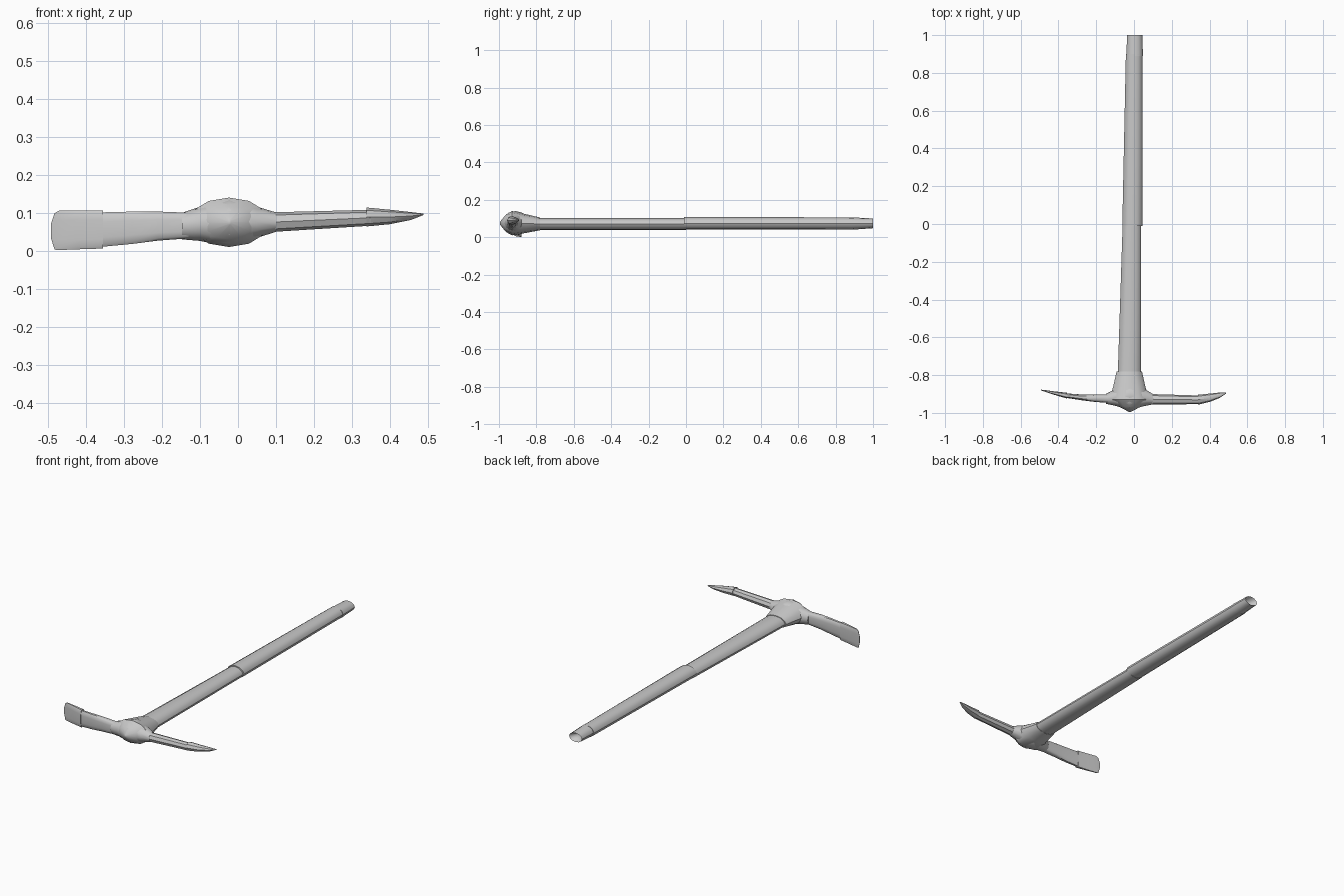
import bpy, bmesh, math

steel = bpy.data.materials.new("grey")
steel.diffuse_color = (0.58, 0.58, 0.58, 1)


def loft(name, axis, rings, sides=12, notch=0.0, power=1.0):
    """Skin oval rings along x or y. Ring: (position, side min, side max, z min, z max)."""
    bm = bmesh.new()
    loops = []
    for p, a, b, z0, z1 in rings:
        loop = []
        for i in range(sides):
            t = 2 * math.pi * (i + 0.5 * (power < 1)) / sides
            c, s = math.cos(t), math.sin(t)
            c = math.copysign(abs(c) ** power, c)
            s = math.copysign(abs(s) ** power, s)
            u = (a + b) / 2 + c * (b - a) / 2
            z = (z0 + z1) / 2 + s * (z1 - z0) / 2
            loop.append(bm.verts.new((p, u, z) if axis == "x" else (u, p, z)))
        loops.append(loop)
    for l0, l1 in zip(loops, loops[1:]):
        for i in range(sides):
            j = (i + 1) % sides
            bm.faces.new((l0[i], l0[j], l1[j], l1[i]))
    bm.faces.new(loops[0])
    if notch:  # hollow end
        p, a, b, z0, z1 = rings[-1]
        u, z = (a + b) / 2, (z0 + z1) / 2
        tip = bm.verts.new((p - notch, u, z) if axis == "x" else (u, p - notch, z))
        for i in range(sides):
            bm.faces.new((loops[-1][i], loops[-1][(i + 1) % sides], tip))
    else:
        bm.faces.new(loops[-1])
    bmesh.ops.recalc_face_normals(bm, faces=bm.faces)
    me = bpy.data.meshes.new(name)
    bm.to_mesh(me)
    bm.free()
    me.materials.append(steel)
    ob = bpy.data.objects.new(name, me)
    bpy.context.collection.objects.link(ob)
    bpy.context.view_layer.objects.active = ob
    ob.select_set(True)
    bpy.ops.object.shade_smooth_by_angle(angle=math.radians(40))
    ob.select_set(False)
    return ob


# Handle in two halves with a small step, and a hollow butt
loft("handle_upper", "y", [(-0.80, -0.086, 0.038, 0.038, 0.102),
                           (0.0, -0.060, 0.038, 0.038, 0.102)])
loft("handle_lower", "y", [(-0.01, -0.062, 0.045, 0.040, 0.108),
                           (0.90, -0.043, 0.045, 0.040, 0.106)])
loft("handle_butt", "y", [(0.89, -0.040, 0.047, 0.040, 0.106),
                          (1.0, -0.037, 0.045, 0.048, 0.100)], notch=0.06)

# Socket that swells from the handle to a blunt nose
loft("socket_collar", "y", [(-0.78, -0.092, 0.042, 0.037, 0.105),
                            (-0.86, -0.110, 0.060, 0.022, 0.124),
                            (-0.93, -0.130, 0.082, 0.010, 0.140),
                            (-0.965, -0.085, 0.040, 0.030, 0.118),
                            (-0.995, -0.026, -0.018, 0.068, 0.082)])
loft("socket_cross", "x", [(-0.147, -0.952, -0.898, 0.030, 0.100),
                           (-0.10, -0.962, -0.875, 0.026, 0.116),
                           (-0.023, -0.985, -0.840, 0.010, 0.140),
                           (0.05, -0.965, -0.870, 0.034, 0.116),
                           (0.10, -0.955, -0.900, 0.050, 0.101)])

# Pick arm and pointed tip
loft("pick_arm", "x", [(0.08, -0.955, -0.900, 0.049, 0.101),
                       (0.35, -0.954, -0.908, 0.066, 0.108)], sides=8)
loft("pick_tip", "x", [(0.338, -0.957, -0.904, 0.064, 0.114),
                       (0.40, -0.942, -0.898, 0.070, 0.108),
                       (0.455, -0.920, -0.892, 0.081, 0.102),
                       (0.488, -0.898, -0.893, 0.094, 0.098)], sides=8)

# Adze arm and flared curved blade
loft("adze_arm", "x", [(-0.13, -0.948, -0.903, 0.032, 0.101),
                       (-0.21, -0.942, -0.903, 0.026, 0.104),
                       (-0.28, -0.933, -0.902, 0.017, 0.104),
                       (-0.365, -0.920, -0.896, 0.009, 0.102)], sides=12, power=0.6)
loft("adze_blade", "x", [(-0.356, -0.924, -0.893, 0.005, 0.107),
                         (-0.42, -0.905, -0.886, 0.003, 0.107),
                         (-0.470, -0.889, -0.879, 0.001, 0.107),
                         (-0.483, -0.884, -0.878, 0.002, 0.100),
                         (-0.493, -0.880, -0.877, 0.035, 0.070)], sides=12, power=0.5)
